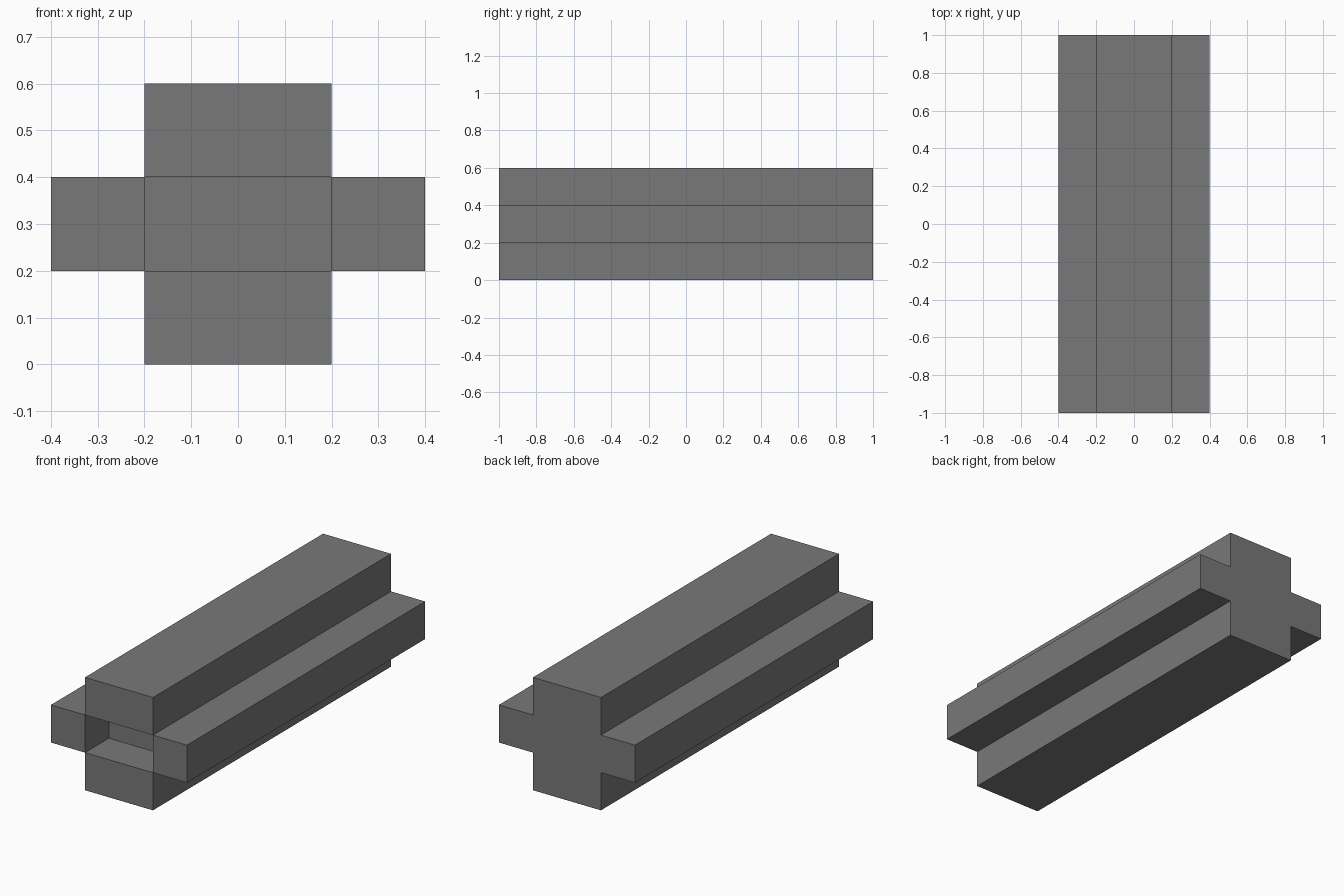
import bpy
import bmesh
from mathutils import Vector

cube = bpy.data.objects.get("Cube")
if cube:
    bpy.data.objects.remove(cube, do_unlink=True)

# Single grey material
grey = bpy.data.materials.new("mid grey")
grey.use_nodes = True
colour = (0.19, 0.19, 0.19, 1.0)
grey.diffuse_color = colour
grey.node_tree.nodes["Principled BSDF"].inputs["Base Color"].default_value = colour

# Cross section at the front end: centre, left, right, top and bottom panels (x0, x1, z0, z1)
PANELS = [
    (-0.2, 0.2, 0.2, 0.4),
    (0.2, 0.4, 0.2, 0.4),
    (-0.4, -0.2, 0.2, 0.4),
    (-0.2, 0.2, 0.4, 0.6),
    (-0.2, 0.2, 0.0, 0.2),
]
LENGTH = 2.0
RECESS = 0.2

bm = bmesh.new()
for x0, x1, z0, z1 in PANELS:
    corners = ((x0, z0), (x1, z0), (x1, z1), (x0, z1))
    bm.faces.new([bm.verts.new((x, -LENGTH / 2, z)) for x, z in corners])
bmesh.ops.remove_doubles(bm, verts=bm.verts[:], dist=0.001)

# Extrude the cross along the beam
result = bmesh.ops.extrude_face_region(bm, geom=bm.faces[:])
far_verts = [g for g in result["geom"] if isinstance(g, bmesh.types.BMVert)]
bmesh.ops.translate(bm, verts=far_verts, vec=(0, LENGTH, 0))
bmesh.ops.recalc_face_normals(bm, faces=bm.faces[:])

# Push the centre front panel in to form the socket
socket = min(bm.faces, key=lambda f: (f.calc_center_median() - Vector((0, -LENGTH / 2, 0.3))).length)
inner = bmesh.ops.extrude_discrete_faces(bm, faces=[socket])["faces"][0]
bmesh.ops.translate(bm, verts=inner.verts[:], vec=(0, RECESS, 0))
bmesh.ops.recalc_face_normals(bm, faces=bm.faces[:])

mesh = bpy.data.meshes.new("cross_beam")
bm.to_mesh(mesh)
bm.free()
mesh.materials.append(grey)
beam = bpy.data.objects.new("cross_beam", mesh)
bpy.context.collection.objects.link(beam)
